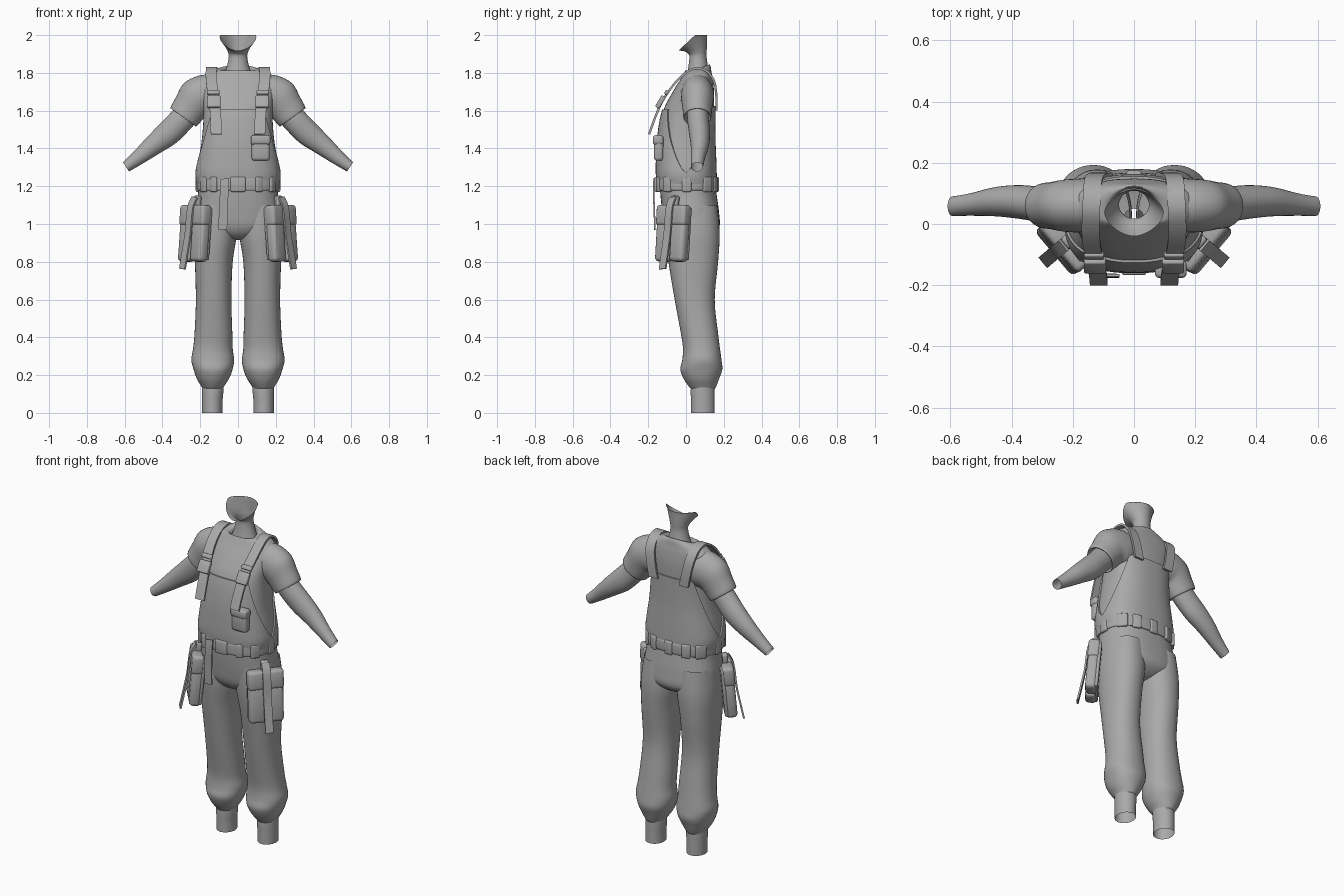
import bpy, bmesh, math
from mathutils import Vector, Matrix

if "Cube" in bpy.data.objects:
    bpy.data.objects.remove(bpy.data.objects["Cube"])

grey = bpy.data.materials.new("cloth grey")
grey.diffuse_color = (0.4, 0.4, 0.4, 1)
grey.use_nodes = True
grey.node_tree.nodes["Principled BSDF"].inputs["Base Color"].default_value = grey.diffuse_color


def finish(name, bm, mirror=False, angle=40):
    """Turn a bmesh into a smooth shaded object, optionally mirrored across x."""
    if mirror:
        dup = bmesh.ops.duplicate(bm, geom=bm.verts[:] + bm.edges[:] + bm.faces[:])["geom"]
        verts = [g for g in dup if isinstance(g, bmesh.types.BMVert)]
        faces = [g for g in dup if isinstance(g, bmesh.types.BMFace)]
        for v in verts:
            v.co.x *= -1
        bmesh.ops.reverse_faces(bm, faces=faces)
    me = bpy.data.meshes.new(name)
    bm.to_mesh(me)
    bm.free()
    me.materials.append(grey)
    me.shade_smooth()
    me.set_sharp_from_angle(angle=math.radians(angle))
    ob = bpy.data.objects.new(name, me)
    bpy.context.collection.objects.link(ob)
    return ob


def resample(keys, steps):
    """Catmull-Rom interpolation through tuples of numbers."""
    out = []
    for i in range(len(keys) - 1):
        p0, p1, p2, p3 = keys[max(i - 1, 0)], keys[i], keys[i + 1], keys[min(i + 2, len(keys) - 1)]
        for k in range(steps):
            t = k / steps
            out.append(tuple(b + 0.5 * t * (c - a + t * (2 * a - 5 * b + 4 * c - d + t * (3 * (b - c) + d - a)))
                             for a, b, c, d in zip(p0, p1, p2, p3)))
    return out + [tuple(keys[-1])]


def spow(v, p):
    return math.copysign(abs(v) ** p, v)


def skin(bm, rows, cap=False):
    """Join rows of points into a tube."""
    vr = [[bm.verts.new(p) for p in r] for r in rows]
    n = len(vr[0])
    for a, b in zip(vr, vr[1:]):
        for i in range(n):
            bm.faces.new((a[i], a[(i + 1) % n], b[(i + 1) % n], b[i]))
    if cap:
        bm.faces.new(vr[0][::-1])
        bm.faces.new(vr[-1])
    bmesh.ops.recalc_face_normals(bm, faces=bm.faces[:])


def ring(k, n):
    """Superellipse from centre (0:3), axis u (3:6), axis v (6:9), exponent (9)."""
    c, u, v = Vector(k[0:3]), Vector(k[3:6]), Vector(k[6:9])
    pts = []
    for i in range(n):
        a = 2 * math.pi * i / n
        pts.append(c + u * spow(math.cos(a), 2 / k[9]) + v * spow(math.sin(a), 2 / k[9]))
    return pts


def loft(name, keys, n=40, steps=5, mirror=False, top=None):
    bm = bmesh.new()
    rows = [ring(k, n) for k in resample(keys, steps)]
    if top:
        for r in rows:
            for p in r:
                p.z = min(p.z, top)
    skin(bm, rows)
    return finish(name, bm, mirror)


def flat(z, rx, front, back, e=2.5, cx=0, tilt=0):
    """Level ring given by half width and front and back depth."""
    return (cx, (front + back) / 2, z, rx, 0, 0, 0, (back - front) / 2, tilt, e)


def strap(name, path, side, width, thick, mirror=False, steps=4):
    """Flat band swept along a path, its width lying along side."""
    pts = [Vector(p) for p in resample(path, steps)]
    side = Vector(side).normalized()
    rows = []
    for i, p in enumerate(pts):
        t = pts[min(i + 1, len(pts) - 1)] - pts[max(i - 1, 0)]
        s, nrm = side * width / 2, t.cross(side).normalized() * thick / 2
        rows.append([p + s + nrm, p - s + nrm, p - s - nrm, p + s - nrm])
    bm = bmesh.new()
    skin(bm, rows, cap=True)
    return finish(name, bm, mirror)


def add_box(bm, mat, loc, size, bevel):
    """Rounded box placed in a local frame."""
    part = bmesh.new()
    bmesh.ops.create_cube(part, size=1)
    for v in part.verts:
        v.co = Vector(loc) + Vector(a * b for a, b in zip(v.co, size))
    bmesh.ops.bevel(part, geom=part.edges[:], offset=bevel, segments=3, profile=0.5, affect='EDGES')
    part.transform(mat)
    tmp = bpy.data.meshes.new("tmp")
    part.to_mesh(tmp)
    part.free()
    bm.from_mesh(tmp)
    bpy.data.meshes.remove(tmp)


# shirt body
torso = [flat(1.20, .207, -.145, .155), flat(1.26, .218, -.152, .155), flat(1.33, .21, -.152, .153),
         flat(1.46, .19, -.145, .148), flat(1.60, .183, -.12, .148), flat(1.70, .2, -.07, .148),
         flat(1.765, .2, -.03, .142), flat(1.805, .155, -.008, .135), flat(1.822, .105, -.005, .13, 2.2, 0, .012),
         flat(1.815, .078, -.002, .122, 2, 0, .03), flat(1.79, .07, .005, .115, 2, 0, .03)]
loft("shirt_body", torso, 64)

# sleeves, with the cuff turned inward
loft("sleeves", [(.12, .06, 1.69, .02, 0, .1, 0, .085, 0, 2), (.17, .06, 1.68, .04, 0, .105, 0, .088, 0, 2),
                 (.225, .06, 1.66, .062, 0, .085, 0, .085, 0, 2), (.26, .06, 1.61, .068, 0, .063, 0, .078, 0, 2),
                 (.289, .06, 1.567, .068, 0, .05, 0, .074, 0, 2), (.285, .06, 1.573, .058, 0, .042, 0, .064, 0, 2),
                 (.265, .06, 1.60, .055, 0, .042, 0, .06, 0, 2)], 32, 4, True)

# bare arms, open at the wrist
loft("arms", [(.24, .06, 1.62, .05, 0, .046, 0, .055, 0, 2), (.31, .065, 1.54, .049, 0, .046, 0, .057, 0, 2),
              (.375, .072, 1.475, .047, 0, .046, 0, .055, 0, 2), (.45, .073, 1.415, .036, 0, .04, 0, .048, 0, 2),
              (.53, .064, 1.35, .024, 0, .031, 0, .037, 0, 2), (.593, .058, 1.302, .016, 0, .024, 0, .032, 0, 2)],
     28, 5, True)

# neck flaring to an open jaw line
loft("neck", [flat(1.77, .08, .0, .125, 2), flat(1.83, .06, .012, .117, 2), flat(1.885, .049, .018, .109, 2),
              flat(1.915, .055, .01, .11, 2, 0, .012), flat(1.95, .073, -.012, .111, 1.9, 0, .035),
              flat(1.99, .097, -.04, .114, 1.7, 0, .072)], 36, 5, top=2.0)

# overall bib: a shell over the shirt whose top edge dips at the sides
dense = resample(torso[:6], 8)


def body_ring(z):
    for a, b in zip(dense, dense[1:]):
        if a[2] <= z <= b[2]:
            f = (z - a[2]) / (b[2] - a[2])
            return [x + f * (y - x) for x, y in zip(a, b)]
    return list(dense[0])


N, ROWS = 96, 18
grid = []
for j in range(ROWS + 2):
    row = []
    for i in range(N):
        a = 2 * math.pi * i / N
        drop = min(1, (1 - abs(math.cos(a))) / .33) ** .6
        high = 1.27 + (.335 if math.sin(a) < 0 else .355) * drop
        k = body_ring(1.205 + (high - 1.205) * min(j / ROWS, 1))
        off = .008 if j <= ROWS else -.004
        k[3] += off
        k[7] += off
        row.append(ring(k, N)[i])
    grid.append(row)
bm = bmesh.new()
skin(bm, grid)
finish("overall_bib", bm)

# trousers: hips and legs
loft("trouser_hips", [flat(1.235, .207, -.14, .15), flat(1.15, .212, -.135, .163), flat(1.06, .222, -.125, .175),
                      flat(.98, .215, -.11, .175, 2.3), flat(.93, .13, -.07, .12, 2), flat(.915, .03, 0, .05, 2)], 56)
loft("trouser_legs", [flat(1.10, .1, -.115, .165, 2.2, .115), flat(.95, .112, -.112, .178, 2.2, .119),
                      flat(.80, .1, -.093, .17, 2.2, .128), flat(.60, .094, -.06, .152, 2.2, .129),
                      flat(.42, .1, -.027, .17, 2.2, .13), flat(.34, .105, -.016, .18, 2.2, .133),
                      flat(.28, .113, -.02, .188, 2.2, .134), flat(.23, .103, -.03, .192, 2.2, .132),
                      flat(.18, .085, -.012, .175, 2.1, .133), flat(.14, .06, .015, .16, 2, .134),
                      flat(.125, .052, .03, .15, 2, .134)], 40, 5, True)
loft("ankles", [flat(.2, .055, .03, .15, 2, .134), flat(.12, .057, .025, .152, 2, .134),
                flat(.06, .054, .026, .152, 2, .136), flat(0, .054, .026, .152, 2, .136)], 32, 3, True)

# belt with keepers and a buckle
loft("belt", [flat(1.178, .2, -.145, .152), flat(1.178, .213, -.157, .163), flat(1.19, .217, -.16, .167),
              flat(1.23, .217, -.16, .167), flat(1.243, .213, -.157, .163), flat(1.243, .2, -.145, .152)], 64, 2)
bm = bmesh.new()
for deg, wide in ((270, .08), (296, .04), (238, .04), (325, .05), (215, .05), (0, .05), (180, .05),
                  (38, .06), (142, .06), (65, .05), (115, .05), (90, .05)):
    a = math.radians(deg)
    p = ring(flat(1.21, .213, -.156, .163), 360)[deg]
    add_box(bm, Matrix.Translation(p) @ Matrix.Rotation(a + math.pi / 2, 4, 'Z'), (0, 0, 0), (wide, .022, .08), .008)
finish("belt_keepers", bm)
strap("belt_tail", [(-.07, -.168, 1.24), (-.072, -.172, 1.18), (-.078, -.168, 1.08), (-.08, -.165, .97)],
      (1, 0, .12), .046, .008)

# shoulder straps over the front, shoulder and back
strap("shoulder_straps", [(.115, -.195, 1.475), (.118, -.165, 1.56), (.125, -.125, 1.65), (.137, -.075, 1.725),
                          (.142, -.02, 1.785), (.14, .04, 1.822), (.137, .1, 1.815), (.132, .145, 1.765),
                          (.118, .16, 1.69), (.1, .162, 1.60)], (1, 0, 0), .058, .012, True)
# strap buckles
bm = bmesh.new()
lean = Matrix.Translation((.128, -.13, 1.655)) @ Matrix.Rotation(math.radians(-31), 4, 'X')
add_box(bm, lean, (0, 0, -.01), (.072, .026, .07), .007)
add_box(bm, lean, (.003, .002, .05), (.066, .02, .025), .006)
finish("strap_buckles", bm, True)

# small chest pocket with flap
bm = bmesh.new()
add_box(bm, Matrix.Identity(4), (.12, -.145, 1.395), (.096, .05, .12), .016)
add_box(bm, Matrix.Identity(4), (.12, -.148, 1.445), (.104, .056, .05), .014)
finish("chest_pocket", bm)

# hip pouches: two pockets with flaps, facing outward and forward
frame = (Matrix.Translation((.228, -.068, .95)) @ Matrix.Rotation(math.radians(50), 4, 'Z')
         @ Matrix.Rotation(math.radians(-5), 4, 'X'))
bm = bmesh.new()
add_box(bm, frame, (0, .022, .0), (.19, .025, .28), .01)
for s in (-1, 1):
    add_box(bm, frame, (s * .05, -.004, -.045), (.094, .062, .21), .02)
    add_box(bm, frame, (s * .05, -.006, .095), (.1, .066, .11), .018)
add_box(bm, frame, (0, .0, .17), (.045, .03, .06), .01)
finish("hip_pouches", bm, True)
strap("pouch_straps", [tuple(frame @ Vector(p)) for p in
                       ((0, -.018, .19), (0, -.042, .13), (0, -.047, 0), (.0, -.058, -.1), (0, -.07, -.195))],
      frame.to_3x3() @ Vector((1, 0, .1)), .045, .01, True)
